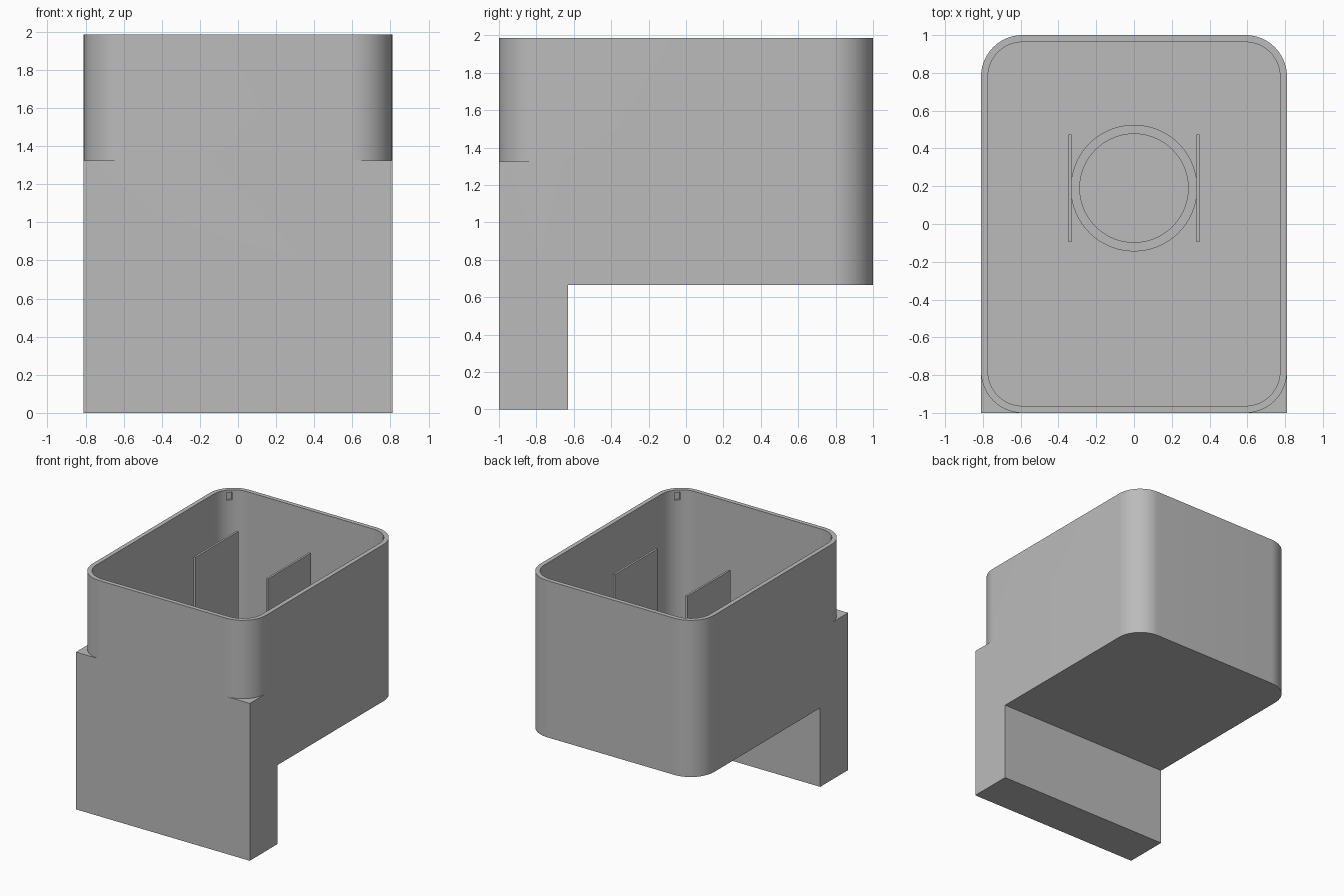
import bpy
import bmesh
from math import cos, sin, pi, radians
from mathutils import Matrix

cube = bpy.data.objects.get("Cube")
if cube:
    bpy.data.objects.remove(cube, do_unlink=True)

grey = bpy.data.materials.new("plain grey")
grey.use_nodes = True
COLOUR = (0.5, 0.5, 0.5, 1)
grey.diffuse_color = COLOUR
grey.node_tree.nodes["Principled BSDF"].inputs["Base Color"].default_value = COLOUR

HALF_X, HALF_Y, TOP = 0.81, 1.0, 1.985
BASE, FLOOR, WALL, RADIUS = 0.665, 0.70, 0.037, 0.22


def finish(name, bm):
    mesh = bpy.data.meshes.new(name)
    bmesh.ops.recalc_face_normals(bm, faces=bm.faces)
    bm.to_mesh(mesh)
    bm.free()
    mesh.materials.append(grey)
    obj = bpy.data.objects.new(name, mesh)
    bpy.context.collection.objects.link(obj)
    return obj


def box(name, x, y, z, turn=0):
    """Box from (low, high) ranges, turned about its own upright axis."""
    bm = bmesh.new()
    size = [r[1] - r[0] for r in (x, y, z)]
    mid = [(r[1] + r[0]) / 2 for r in (x, y, z)]
    mat = Matrix.Translation(mid) @ Matrix.Rotation(turn, 4, 'Z') @ Matrix.Diagonal((*size, 1))
    bmesh.ops.create_cube(bm, size=1, matrix=mat)
    return finish(name, bm)


def prism(name, outline, low, high):
    bm = bmesh.new()
    face = bm.faces.new([bm.verts.new((x, y, low)) for x, y in outline])
    up = bmesh.ops.extrude_face_region(bm, geom=[face], use_keep_orig=True)["geom"]
    for v in up:
        if isinstance(v, bmesh.types.BMVert):
            v.co.z = high
    return finish(name, bm)


def rounded(hx, hy, r, steps=20):
    pts = []
    for k, (sx, sy) in enumerate(((1, 1), (-1, 1), (-1, -1), (1, -1))):
        for i in range(steps + 1):
            a = (k + i / steps) * pi / 2
            pts.append((sx * (hx - r) + r * cos(a), sy * (hy - r) + r * sin(a)))
    return pts


def circle(cy, r, n=96):
    return [(r * cos(2 * pi * i / n), cy + r * sin(2 * pi * i / n)) for i in range(n)]


def combine(target, other, operation):
    mod = target.modifiers.new(operation.lower(), 'BOOLEAN')
    mod.operation, mod.object, mod.solver = operation, other, 'EXACT'
    bpy.ops.object.select_all(action='DESELECT')
    bpy.context.view_layer.objects.active = target
    target.select_set(True)
    bpy.ops.object.modifier_apply(modifier=mod.name)
    bpy.data.objects.remove(other, do_unlink=True)


def smooth(obj):
    bpy.ops.object.select_all(action='DESELECT')
    bpy.context.view_layer.objects.active = obj
    obj.select_set(True)
    bpy.ops.object.shade_smooth_by_angle(angle=radians(30))


# Rounded tub joined to the square front foot, then hollowed out
body = prism("tub_with_front_foot", rounded(HALF_X, HALF_Y, RADIUS), BASE, TOP)
foot = box("foot", (-HALF_X, HALF_X), (-HALF_Y, -0.63), (0, 1.325))
combine(body, foot, 'UNION')
cavity = prism("cavity", rounded(HALF_X - WALL, HALF_Y - WALL, RADIUS - WALL), FLOOR, TOP + 0.1)
combine(body, cavity, 'DIFFERENCE')

# Small catch recesses inside the corners, just below the rim
for sx in (-1, 1):
    for sy in (-1, 1):
        d = RADIUS - (RADIUS - WALL) * cos(pi / 4)
        cx, cy = sx * (HALF_X - d), sy * (HALF_Y - d)
        notch = box("notch", (cx - 0.016, cx + 0.016), (cy - 0.022, cy + 0.022),
                    (1.90, 1.965), sx * sy * pi / 4)
        combine(body, notch, 'DIFFERENCE')
smooth(body)

# Round collar standing on the floor
collar = prism("floor_collar", circle(0.19, 0.335), FLOOR - 0.01, 1.0)
combine(collar, prism("bore", circle(0.19, 0.287), FLOOR, 1.2), 'DIFFERENCE')
smooth(collar)

# Upright guide plates on both sides of the collar
for side, sx in (("left", 1), ("right", -1)):
    box(side + "_guide_plate", sorted((sx * 0.33, sx * 0.347)), (-0.095, 0.475), (FLOOR - 0.01, 1.905))
